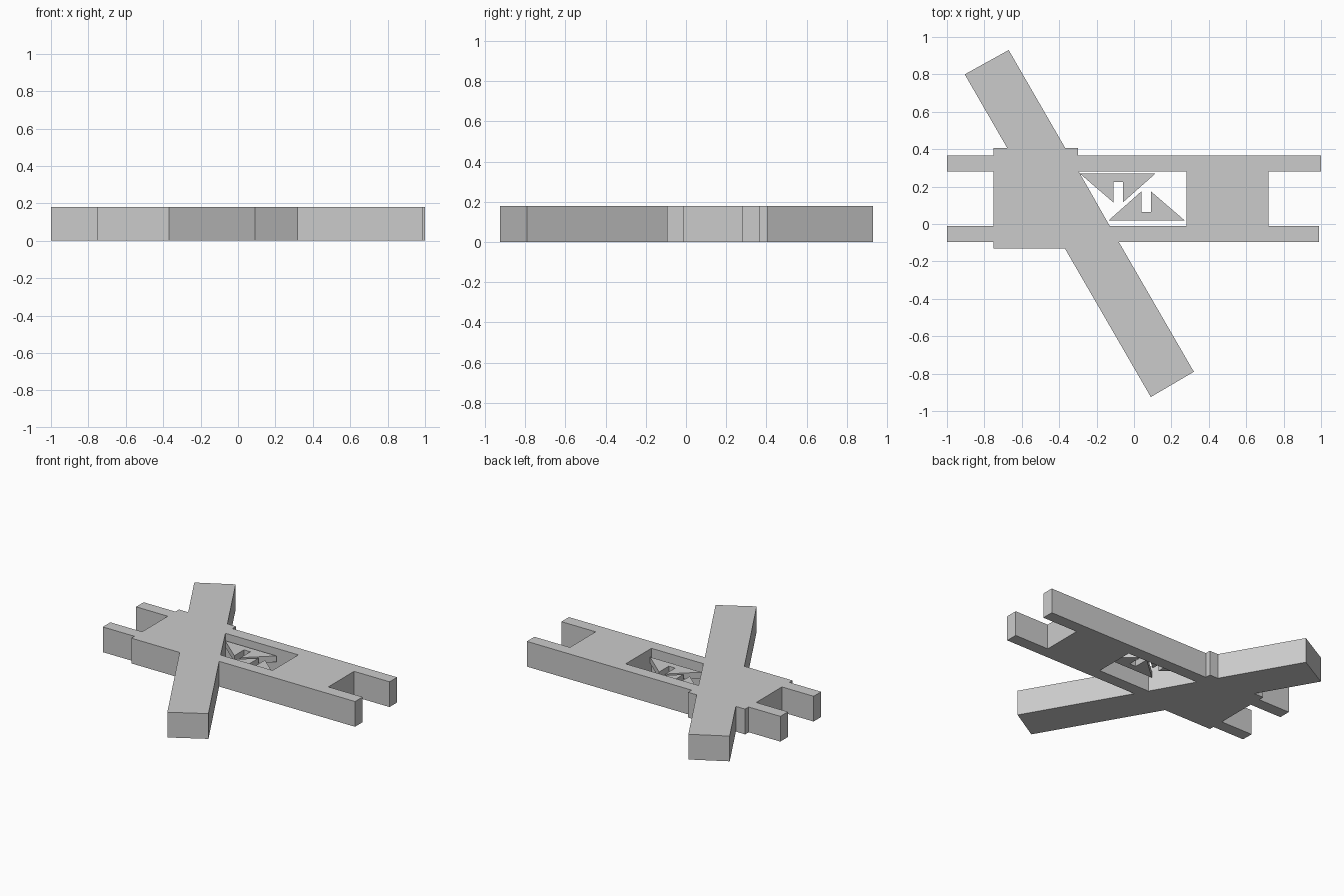
import bpy

if "Cube" in bpy.data.objects:
    bpy.data.objects.remove(bpy.data.objects["Cube"])

HEIGHT = 0.18

grey = bpy.data.materials.new("plain_grey")
grey.diffuse_color = (0.6, 0.6, 0.6, 1)
grey.use_nodes = True
grey.node_tree.nodes["Principled BSDF"].inputs["Base Color"].default_value = grey.diffuse_color


def plate(name, loops, z0, z1):
    """Extrude closed outlines (inner ones become holes) from z0 to z1."""
    curve = bpy.data.curves.new(name, 'CURVE')
    curve.dimensions = '2D'
    curve.fill_mode = 'BOTH'
    curve.extrude = (z1 - z0) / 2
    for pts in loops:
        spline = curve.splines.new('POLY')
        spline.points.add(len(pts) - 1)
        for p, (x, y) in zip(spline.points, pts):
            p.co = (x, y, 0, 1)
        spline.use_cyclic_u = True
        spline.use_smooth = False
    obj = bpy.data.objects.new(name, curve)
    obj.location.z = (z0 + z1) / 2
    bpy.context.collection.objects.link(obj)
    bpy.ops.object.select_all(action='DESELECT')
    obj.select_set(True)
    bpy.context.view_layer.objects.active = obj
    bpy.ops.object.convert(target='MESH')
    obj = bpy.context.object
    bpy.ops.object.shade_flat()
    obj.data.materials.clear()
    obj.data.materials.append(grey)
    return obj


# Frame: two rails, left and right blocks, and the slanted crossbar
outline = [
    (-0.905, 0.80), (-0.677, 0.405), (-0.75, 0.405),            # bar to left block
    (-0.75, 0.365), (-1, 0.365), (-1, 0.28), (-0.75, 0.28),     # back rail, left end
    (-0.75, -0.01), (-1, -0.01), (-1, -0.095), (-0.75, -0.095),  # front rail, left end
    (-0.75, -0.13), (-0.37, -0.13),                             # left block, front
    (0.09, -0.925), (0.32, -0.79), (-0.082, -0.095),            # bar, front end
    (0.99, -0.095), (0.99, -0.01), (0.72, -0.01),               # front rail, right end
    (0.72, 0.28), (1, 0.28), (1, 0.365),                        # back rail, right end
    (-0.30, 0.365), (-0.30, 0.405), (-0.367, 0.405),            # left block, back
    (-0.67, 0.93),                                              # bar, back end
]
window = [(-0.295, 0.28), (0.28, 0.28), (0.28, -0.01), (-0.13, -0.01)]
plate("cross_frame", [outline, window], 0, HEIGHT)

# Two thin notched triangles inside the window, one turned half round
notched = [(-0.29, 0.27), (-0.11, 0.115), (-0.11, 0.225),
           (-0.06, 0.225), (-0.06, 0.115), (0.115, 0.27)]
turned = [(-0.02 - x, 0.29 - y) for x, y in notched]
plate("back_triangle", [notched], 0.088, 0.132)
plate("front_triangle", [turned], 0.088, 0.132)
